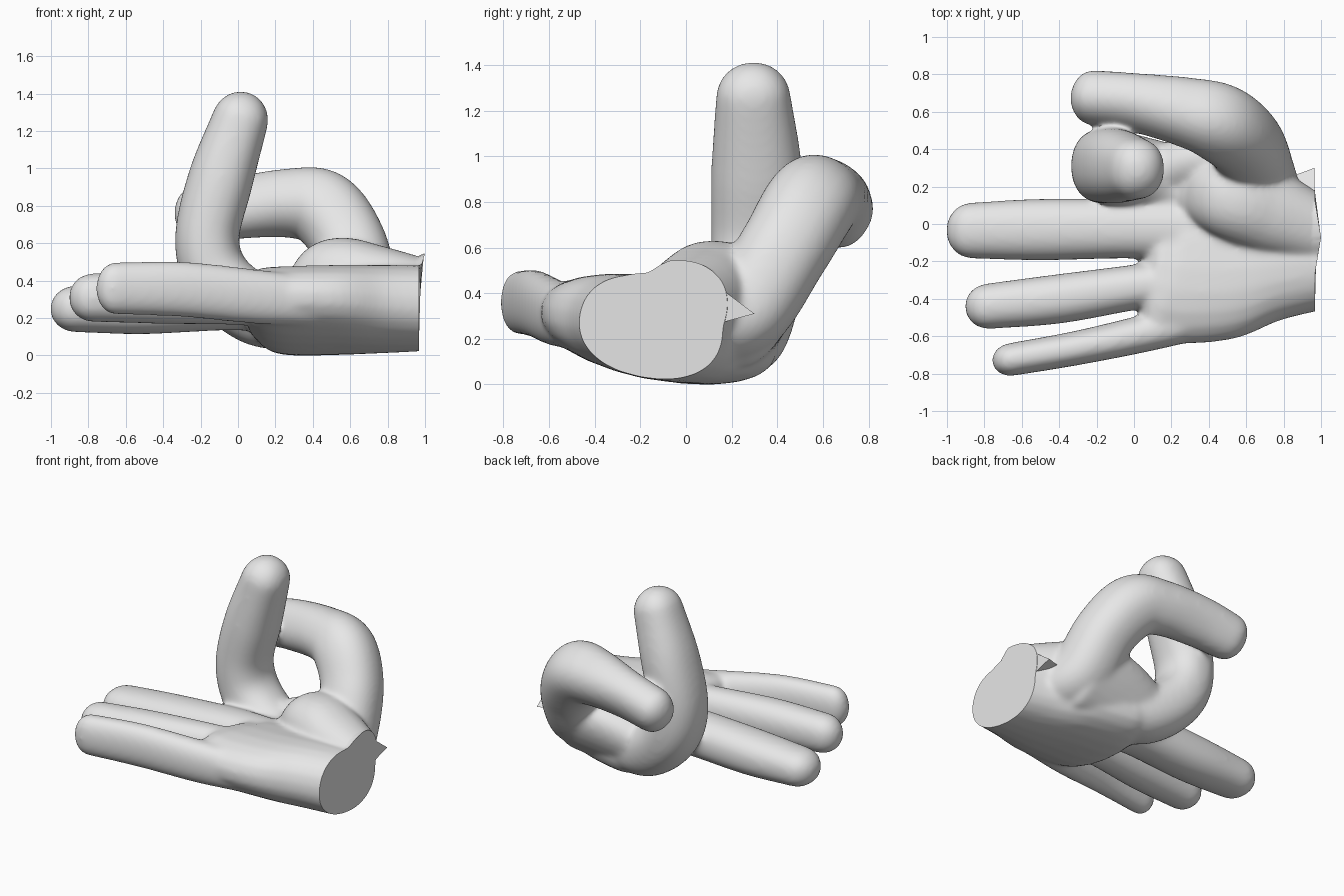
import bpy, bmesh, math
from mathutils import Vector

cube = bpy.data.objects.get("Cube")
if cube:
    bpy.data.objects.remove(cube, do_unlink=True)

grey = bpy.data.materials.new("plain_grey")
grey.use_nodes = True
grey.diffuse_color = (0.8, 0.8, 0.8, 1)
grey.node_tree.nodes["Principled BSDF"].inputs["Base Color"].default_value = (0.8, 0.8, 0.8, 1)

SIDES = 24


def spline(points, steps=8):
    """Smooth curve through points of position plus two radii."""
    pts = [Vector(p) for p in points]
    pts = [pts[0] * 2 - pts[1]] + pts + [pts[-1] * 2 - pts[-2]]
    out = []
    for a, b, c, d in zip(pts, pts[1:], pts[2:], pts[3:]):
        for i in range(steps):
            t = i / steps
            out.append(0.5 * (2 * b + (c - a) * t + (2 * a - 5 * b + 4 * c - d) * t ** 2
                              + (3 * b - a - 3 * c + d) * t ** 3))
    return out + [pts[-2]]


def limb(bm, points, side, cap):
    """Rounded tube along a curve, with a dome of length cap at both ends."""
    path = spline(points)
    rings = []
    n = len(path)
    for i, p in enumerate(path):
        tangent = (path[min(i + 1, n - 1)] - path[max(i - 1, 0)]).to_3d().normalized()
        rings.append((p.to_3d(), tangent, p[3], p[4]))
    for end, sign in ((0, -1), (-1, 1)):
        pos, tan, ra, rb = rings[end]
        dome = []
        for k in range(1, 6):
            a = k * math.pi / 2 / 5.3
            dome.append((pos + tan * sign * cap * math.sin(a), tan,
                         ra * math.cos(a), rb * math.cos(a)))
        rings = rings + dome if sign > 0 else dome[::-1] + rings
    loops = []
    for pos, tan, ra, rb in rings:
        u = Vector(side)
        u = (u - tan * u.dot(tan)).normalized()
        v = tan.cross(u)
        loop = []
        for k in range(SIDES):
            a = 2 * math.pi * k / SIDES
            c, s = math.cos(a), math.sin(a)
            c, s = (math.copysign(abs(w) ** 0.9, w) for w in (c, s))
            loop.append(bm.verts.new(pos + u * ra * c + v * rb * s))
        loops.append(loop)
    for a, b in zip(loops, loops[1:]):
        for k in range(SIDES):
            j = (k + 1) % SIDES
            bm.faces.new((a[k], a[j], b[j], b[k]))
    bm.faces.new(loops[0][::-1])
    bm.faces.new(loops[-1])


bm = bmesh.new()
across = (0, 1, 0)
# palm
limb(bm, [(1.1, -.165, .25, .28, .22), (.8, -.15, .245, .37, .225), (.55, -.14, .24, .485, .22),
          (.25, -.12, .235, .53, .21), (.14, -.1, .255, .5, .175)], (0, 1, -.2), .08)
# mound at the thumb base
limb(bm, [(1.05, -.06, .335, .17, .165), (.72, .06, .36, .23, .23), (.5, .14, .4, .22, .22),
          (.32, .17, .32, .15, .12)], across, .11)
# middle, ring and little fingers
limb(bm, [(.35, -.04, .26, .17, .17), (0, -.025, .28, .16, .15),
          (-.5, -.03, .255, .165, .145), (-.87, -.035, .245, .15, .125)], across, .135)
limb(bm, [(.35, -.3, .28, .125, .17), (.05, -.332, .305, .12, .15),
          (-.4, -.4, .31, .132, .145), (-.78, -.44, .305, .122, .13)], across, .125)
limb(bm, [(.45, -.49, .28, .1, .13), (.1, -.575, .31, .1, .145),
          (-.3, -.662, .35, .092, .148), (-.66, -.725, .355, .088, .14)], across, .1)
# raised index finger
limb(bm, [(.35, .18, .2, .2, .18), (.1, .25, .24, .2, .19), (-.1, .3, .4, .2, .18),
          (-.165, .31, .62, .2, .172), (-.095, .31, .93, .2, .175),
          (.01, .295, 1.25, .165, .152)], across, .16)
# bent thumb
limb(bm, [(.72, .05, .28, .2, .2), (.66, .25, .32, .2, .205), (.6, .425, .58, .2, .2),
          (.46, .54, .775, .205, .205), (.27, .6, .81, .182, .18), (0, .65, .785, .148, .168),
          (-.22, .675, .745, .14, .155)], (0, 1, -.6), .12)
# broad sheet of skin between thumb and index finger
limb(bm, [(.66, .3, .3, .25, .15), (.42, .285, .27, .25, .15), (.2, .26, .235, .22, .15),
          (.05, .25, .25, .18, .15)], (0, .54, .84), .08)
bmesh.ops.recalc_face_normals(bm, faces=bm.faces)

mesh = bpy.data.meshes.new("hand")
bm.to_mesh(mesh)
bm.free()
hand = bpy.data.objects.new("hand", mesh)
bpy.context.collection.objects.link(hand)

# fuse the limbs into one soft skin
fuse = hand.modifiers.new("fuse", "REMESH")
fuse.mode = "VOXEL"
fuse.voxel_size = 0.014
soften = hand.modifiers.new("soften", "SMOOTH")
soften.factor = 0.5
soften.iterations = 22
graph = bpy.context.evaluated_depsgraph_get()
skin = bpy.data.meshes.new_from_object(hand.evaluated_get(graph))
hand.modifiers.clear()
hand.data = skin

# cut the wrist flat, with a pulled-out peak on its upper rim
bm = bmesh.new()
bm.from_mesh(skin)
cut = bmesh.ops.bisect_plane(bm, geom=bm.verts[:] + bm.edges[:] + bm.faces[:], dist=1e-5,
                             plane_co=(.967, 0, 0), plane_no=(1, 0, 0), clear_outer=True)
rim = [e for e in cut["geom_cut"] if isinstance(e, bmesh.types.BMEdge)]
bmesh.ops.holes_fill(bm, edges=rim)
low = min(v.co.z for v in bm.verts)
for v in bm.verts:
    v.co.z -= low
    if v.co.x > .966 and v.co.z > .35:
        pull = max(0, 1 - abs(v.co.y + .07) / .2)
        v.co += Vector((.033, 0, .02)) * pull
bm.to_mesh(skin)
bm.free()

# pointed flap on the thumb side of the wrist
bm = bmesh.new()
for corner in ((.965, .3, .31), (.965, .1, .46), (.965, .08, .25), (.83, .25, .32), (.85, .1, .46)):
    bm.verts.new(corner)
bmesh.ops.convex_hull(bm, input=bm.verts[:])
bmesh.ops.recalc_face_normals(bm, faces=bm.faces)
flap_mesh = bpy.data.meshes.new("wrist_flap")
bm.to_mesh(flap_mesh)
bm.free()
flap = bpy.data.objects.new("wrist_flap", flap_mesh)
bpy.context.collection.objects.link(flap)

for obj in (hand, flap):
    obj.data.materials.clear()
    obj.data.materials.append(grey)
bpy.ops.object.select_all(action="DESELECT")
hand.select_set(True)
bpy.context.view_layer.objects.active = hand
bpy.ops.object.shade_smooth_by_angle(angle=math.radians(40))
